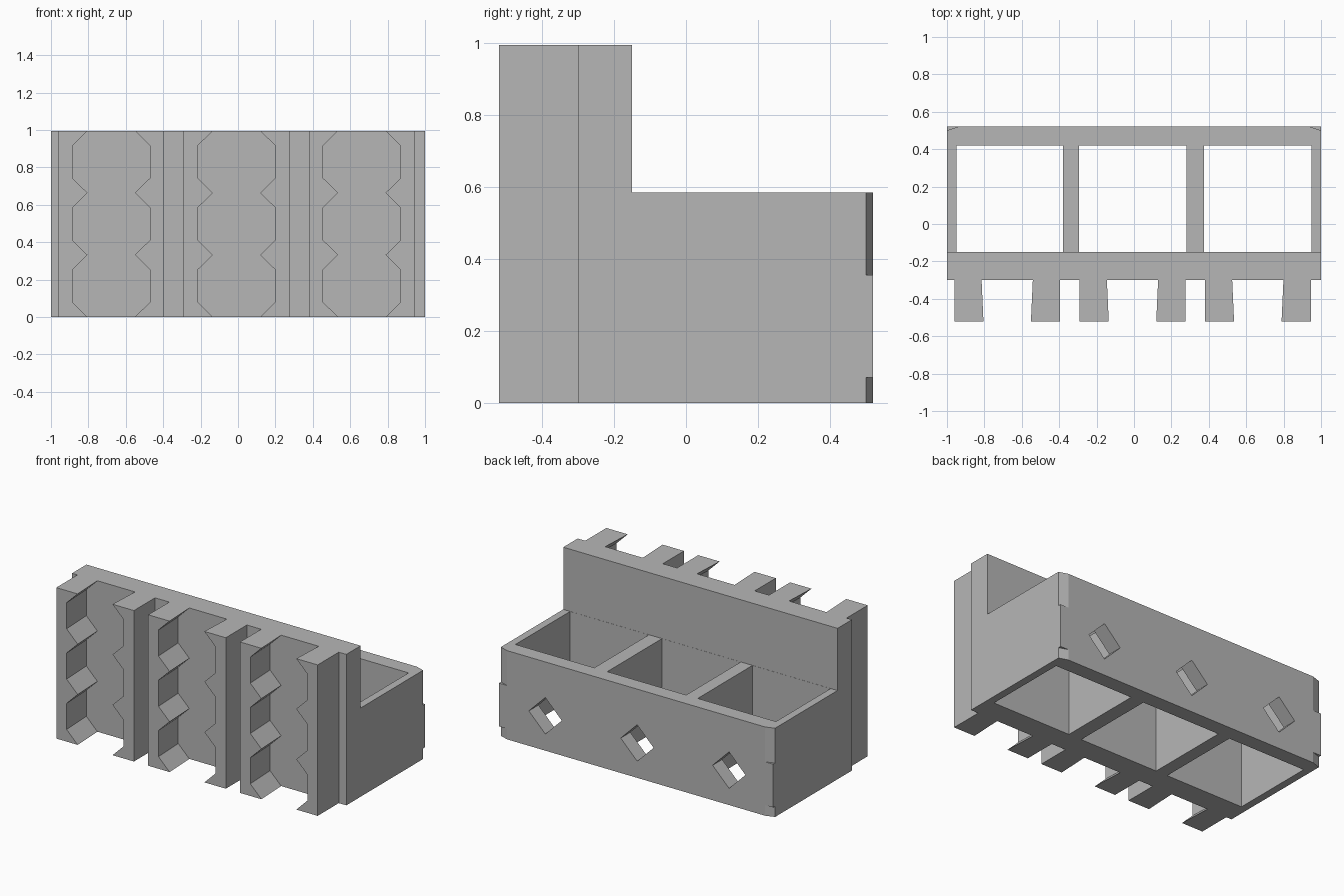
import bpy
import bmesh

cube = bpy.data.objects.get("Cube")
if cube:
    bpy.data.objects.remove(cube)

GREY = (0.47, 0.47, 0.47, 1)
mat = bpy.data.materials.new("plain grey")
mat.use_nodes = True
mat.diffuse_color = GREY
mat.node_tree.nodes["Principled BSDF"].inputs["Base Color"].default_value = GREY

HEIGHT, TRAY_TOP = 0.995, 0.585
BACK, FRONT = 0.52, -0.52
PLATE_FRONT, PLATE_BACK = -0.30, -0.15
BAYS = [-0.678, -0.008, 0.662]


def loft(name, ring_a, ring_b):
    """Solid between two matching rings of 3D points."""
    bm = bmesh.new()
    a = [bm.verts.new(p) for p in ring_a]
    b = [bm.verts.new(p) for p in ring_b]
    bm.faces.new(a)
    bm.faces.new(b[::-1])
    for i in range(len(a)):
        j = (i + 1) % len(a)
        bm.faces.new((a[j], a[i], b[i], b[j]))
    bmesh.ops.recalc_face_normals(bm, faces=bm.faces)
    mesh = bpy.data.meshes.new(name)
    bm.to_mesh(mesh)
    bm.free()
    mesh.materials.append(mat)
    obj = bpy.data.objects.new(name, mesh)
    bpy.context.collection.objects.link(obj)
    return obj


def upright(name, outline, z0, z1):
    return loft(name, [(x, y, z0) for x, y in outline], [(x, y, z1) for x, y in outline])


def cut(target, cutter):
    mod = target.modifiers.new("cut", "BOOLEAN")
    mod.operation, mod.solver, mod.object = "DIFFERENCE", "EXACT", cutter
    bpy.context.view_layer.objects.active = target
    bpy.ops.object.modifier_apply(modifier=mod.name)
    bpy.data.objects.remove(cutter)


# Tall plate with the lower tray behind it, as one L-shaped body
side = [(PLATE_FRONT, 0), (BACK, 0), (BACK, TRAY_TOP),
        (PLATE_BACK, TRAY_TOP), (PLATE_BACK, HEIGHT), (PLATE_FRONT, HEIGHT)]
body = loft("plate_and_tray", [(-1, y, z) for y, z in side], [(1, y, z) for y, z in side])

# Three open compartments
for x0, x1 in [(-0.95, -0.38), (-0.295, 0.28), (0.375, 0.95)]:
    y0, y1 = PLATE_BACK + 0.001, 0.42
    cut(body, upright("compartment_cutter",
                      [(x0, y0), (x1, y0), (x1, y1), (x0, y1)], -0.1, TRAY_TOP + 0.1))

# Diamond holes through the back wall
for x in BAYS:
    r, z = 0.12, 0.23
    diamond = [(x - r, z), (x, z - r), (x + r, z), (x, z + r)]
    cut(body, loft("hole_cutter", [(u, 0.38, w) for u, w in diamond],
                   [(u, 0.6, w) for u, w in diamond]))

# Shallow chamfers at the top and bottom of the back corners
for s in (-1, 1):
    for z0, z1 in [(-0.05, 0.07), (0.355, 0.65)]:
        cut(body, upright("corner_cutter",
                          [(s * 1.03, 0.49), (s * 1.03, 0.53), (s * 0.91, 0.53)], z0, z1))


# Toothed rails facing each other in pairs on the front
def rail_outline(centre, s, y, shift):
    outer, tip, recess = 0.283, 0.127 + shift, 0.208 + shift
    pts = [(outer, HEIGHT), (outer, 0)]
    for k in range(4):
        zt = k * HEIGHT / 3
        for dz, u in ((-0.08, recess), (0, tip), (0.08, recess)):
            if -0.001 <= zt + dz <= HEIGHT + 0.001:
                pts.append((u, zt + dz))
    return [(centre + s * u, y, z) for u, z in pts]


for n, centre in enumerate(BAYS, 1):
    for s, label in ((-1, "right"), (1, "left")):
        loft(f"toothed_rail_{n}_{label}",
             rail_outline(centre, s, FRONT, 0), rail_outline(centre, s, PLATE_FRONT, 0.01))
